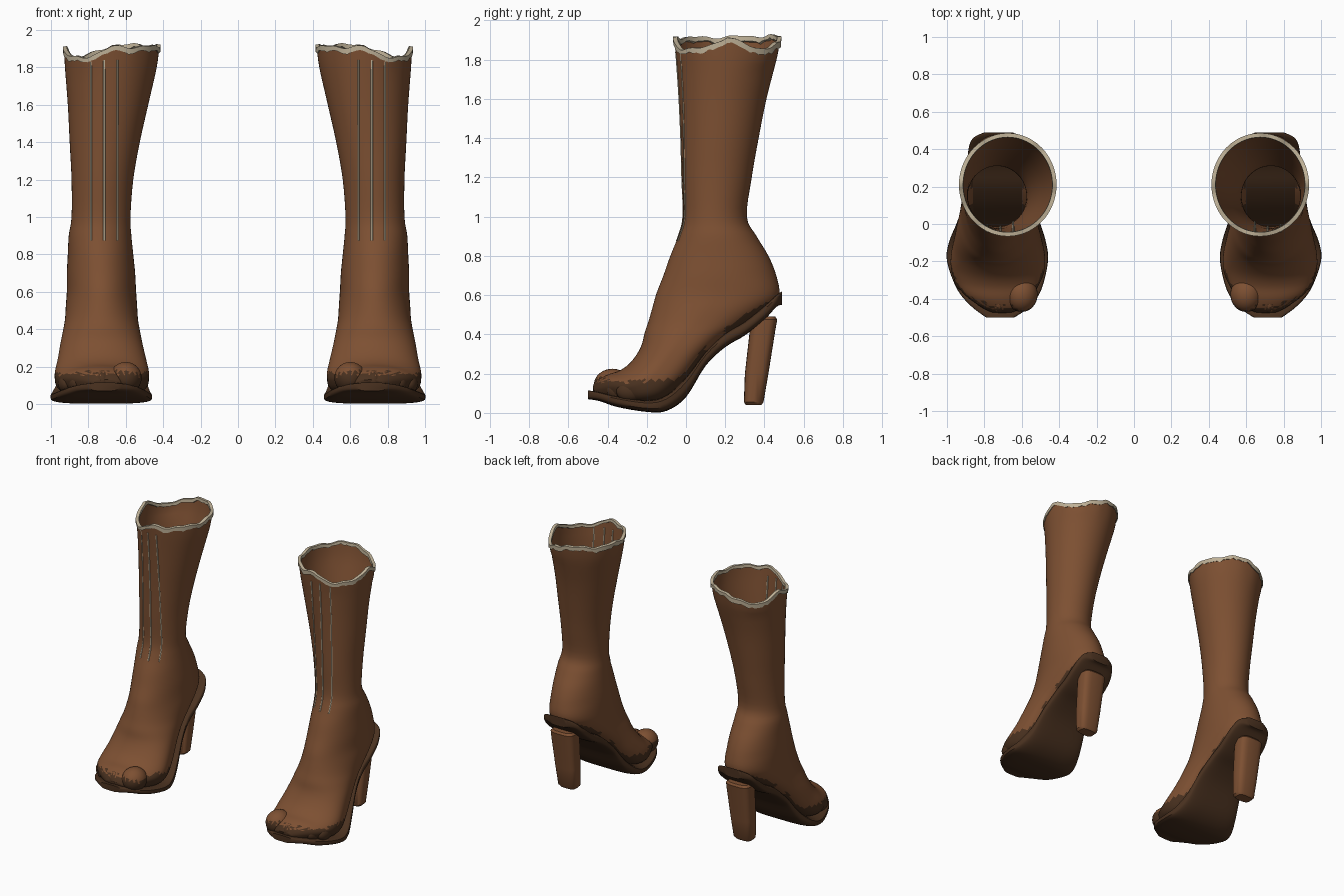
import bpy, bmesh, math, random

if "Cube" in bpy.data.objects:
    bpy.data.objects.remove(bpy.data.objects["Cube"])

random.seed(4)


def material(name, rgb):
    m = bpy.data.materials.new(name)
    m.diffuse_color = (*rgb, 1)
    m.use_nodes = True
    m.node_tree.nodes["Principled BSDF"].inputs["Base Color"].default_value = m.diffuse_color
    return m


BROWN = material("brown_leather", (0.205, 0.080, 0.032))
DARK = material("dark_brown_sole", (0.068, 0.031, 0.014))
CREAM = material("cream_trim", (0.52, 0.44, 0.31))


def spline(rows, steps):
    """Catmull-Rom interpolation of rows of numbers."""
    out = []
    for i in range(len(rows) - 1):
        p0, p1 = rows[max(i - 1, 0)], rows[i]
        p2, p3 = rows[i + 1], rows[min(i + 2, len(rows) - 1)]
        for k in range(steps):
            t = k / steps
            out.append([0.5 * (2 * b + (c - a) * t + (2 * a - 5 * b + 4 * c - d) * t * t
                               + (3 * b - a - 3 * c + d) * t ** 3)
                        for a, b, c, d in zip(p0, p1, p2, p3)])
    return out + [list(rows[-1])]


def power(v, e):
    return math.copysign(abs(v) ** e, v)


def section(fy, fz, by, bz, x0, x1, n, e_front=1.0, e_back=1.0):
    """Rounded ring between a front point and a back point, x0 to x1 wide."""
    pts = []
    for i in range(n):
        a = 2 * math.pi * i / n
        c, s = math.cos(a), math.sin(a)
        e = e_front if s > 0 else e_back
        u, t = power(c, e), (1 + power(s, e)) / 2
        pts.append(((x0 + x1) / 2 + u * (x1 - x0) / 2, by + (fy - by) * t, bz + (fz - bz) * t))
    return pts


def finish(ob, mats, angle=40):
    for m in mats:
        ob.data.materials.append(m)
    mod = ob.modifiers.new("other_boot", 'MIRROR')
    mod.use_mirror_merge = False
    bpy.ops.object.select_all(action='DESELECT')
    ob.select_set(True)
    bpy.context.view_layer.objects.active = ob
    bpy.ops.object.shade_smooth_by_angle(angle=math.radians(angle))
    return ob


def loft(name, rings, mats, caps=(True, True), loop=False, rule=None, angle=40):
    bm = bmesh.new()
    vs = [[bm.verts.new(p) for p in r] for r in rings]
    n = len(rings[0])
    pairs = list(zip(vs, vs[1:])) + ([(vs[-1], vs[0])] if loop else [])
    for a, b in pairs:
        for j in range(n):
            bm.faces.new((a[j], a[(j + 1) % n], b[(j + 1) % n], b[j]))
    for on, ring in zip(caps, (vs[0], vs[-1])):
        if on and not loop:
            bm.faces.new(ring)
    bmesh.ops.recalc_face_normals(bm, faces=bm.faces)
    if rule:
        for f in bm.faces:
            f.material_index = rule(f)
    me = bpy.data.meshes.new(name)
    bm.to_mesh(me)
    bm.free()
    ob = bpy.data.objects.new(name, me)
    bpy.context.collection.objects.link(ob)
    return finish(ob, mats, angle)


def dip(a):
    """Torn edge: how far the rim sags at angle a (0 = outer side)."""
    wave = 0.006 * math.sin(7 * a) + 0.004 * math.sin(13 * a + 1)
    return max(0, 0.012 + wave) + (0.06 * abs(math.sin(2 * a)) if math.cos(a) > 0 else 0)


def toe_paint(f):
    """Ragged dark band round the toes, plus dark patches on the hidden underside."""
    c = f.calc_center_median()
    edge = 0.165 + random.uniform(-0.018, 0.018)
    if c.z < edge and c.y < 0:
        return 1
    under = f.normal.z < -0.45 and c.z < 0.56
    return 1 if under and (c.y > 0.2 or c.y < 0.1) else 0


# Boot upper: front y, front z, back y, back z, inner x, outer x
UPPER = [
    (-.06, 1.92, .48, 1.93, .42, .93), (-.05, 1.8, .46, 1.8, .435, .925),
    (-.035, 1.6, .41, 1.6, .48, .91), (-.025, 1.4, .37, 1.4, .525, .90),
    (-.02, 1.2, .335, 1.2, .56, .89), (-.015, 1.0, .31, 1.0, .575, .89),
    (-.04, .9, .36, .9, .57, .905), (-.08, .8, .42, .8, .56, .91),
    (-.115, .7, .46, .7, .55, .915), (-.15, .61, .475, .60, .545, .915),
    (-.17, .54, .42, .53, .54, .92), (-.19, .47, .30, .44, .535, .925),
    (-.21, .41, .2, .38, .525, .935), (-.225, .35, .1, .29, .51, .95),
    (-.25, .30, 0, .165, .49, .965), (-.29, .25, -.1, .07, .475, .98),
    (-.34, .215, -.2, .04, .485, .97), (-.40, .195, -.32, .05, .53, .92),
    (-.45, .165, -.42, .07, .585, .83), (-.475, .13, -.46, .09, .64, .77)]
N = 72
rows = spline(UPPER, 4)
rings = []
for r in rows:
    low = min(1, max(0, (0.7 - r[1]) / 0.4))
    ring = section(*r, N, 1.0, 1.0 - 0.35 * low)
    k = min(1, max(0, (r[1] - 1.75) / 0.15))
    rings.append([(x, y, z - k * dip(2 * math.pi * i / N)) for i, (x, y, z) in enumerate(ring)])
loft("boot_upper", rings, [BROWN, DARK], caps=(False, True), rule=toe_paint, angle=50)

# Torn pale rim round the shaft opening
cx, cy = 0.675, 0.21
rim = []
for i, (x, y, z) in enumerate(rings[0]):
    d = math.hypot(x - cx, y - cy)
    ux, uy = (x - cx) / d, (y - cy) / d
    h = 0.026 + random.uniform(-0.008, 0.008)
    rim.append([(x + ux * o, y + uy * o, z + v)
                for o, v in ((.005, -h), (.006, .002), (-.016, .004), (-.018, -h * .7))])
loft("shaft_rim", rim, [CREAM], loop=True)

# Three pale seams down the front of the shaft
for k, sx in enumerate((0.645, 0.715, 0.785)):
    seam = []
    for r in rows:
        if 0.86 < r[1] < 1.84:
            mid, half = (r[4] + r[5]) / 2, (r[5] - r[4]) / 2
            s = math.sqrt(max(0, 1 - ((sx - mid) / half) ** 2))
            y = r[2] + (r[0] - r[2]) * (1 + s) / 2
            seam.append([(sx + 0.006 * math.cos(t * math.pi / 3),
                          y + 0.005 * math.sin(t * math.pi / 3), r[1]) for t in range(6)])
    loft("front_seam_%d" % (k + 1), seam, [CREAM])

# Sole: y, top z, bottom z, inner x, outer x
SOLE = [
    (-.50, .115, .07, .64, .79), (-.44, .105, .06, .555, .87), (-.35, .085, .03, .495, .945),
    (-.2, .065, .005, .46, 1.0), (-.1, .09, .01, .47, .99), (0, .18, .08, .50, .95),
    (.1, .31, .24, .53, .915), (.2, .405, .335, .55, .895), (.3, .465, .395, .555, .89),
    (.4, .545, .475, .56, .885), (.46, .60, .54, .59, .86), (.49, .62, .55, .65, .80)]
sole = [section(y, zt, y, zb, x0, x1, 32, 0.4, 0.6) for y, zt, zb, x0, x1 in spline(SOLE, 4)]
loft("sole", sole, [DARK])

# Block heel, tapering to the ground
HEEL = [(.305, .04, .385, .04, .67, .79), (.295, .055, .395, .055, .655, .805),
        (.30, .2, .42, .2, .645, .815), (.325, .42, .455, .42, .635, .825),
        (.33, .475, .465, .475, .635, .825), (.345, .49, .455, .49, .65, .81)]
loft("heel", [section(*r, 24, .6, .6) for r in HEEL], [BROWN])

# Toe bulges: centre, radii
TOES = [("big_toe", (.60, -.375, .14), (.085, .095, .085)),
        ("second_toe", (.725, -.40, .125), (.05, .075, .06)),
        ("third_toe", (.80, -.375, .12), (.045, .07, .058)),
        ("fourth_toe", (.865, -.335, .115), (.045, .07, .055)),
        ("little_toe", (.92, -.285, .11), (.042, .07, .052))]
for name, c, r in TOES:
    rings = []
    for i in range(1, 20):
        t = math.pi * i / 20
        rings.append([(c[0] + r[0] * math.sin(t) * math.cos(a), c[1] - r[1] * math.cos(t),
                       c[2] + r[2] * math.sin(t) * math.sin(a))
                      for a in (2 * math.pi * j / 24 for j in range(24))])
    loft(name, rings, [BROWN, DARK], rule=toe_paint, angle=60)
